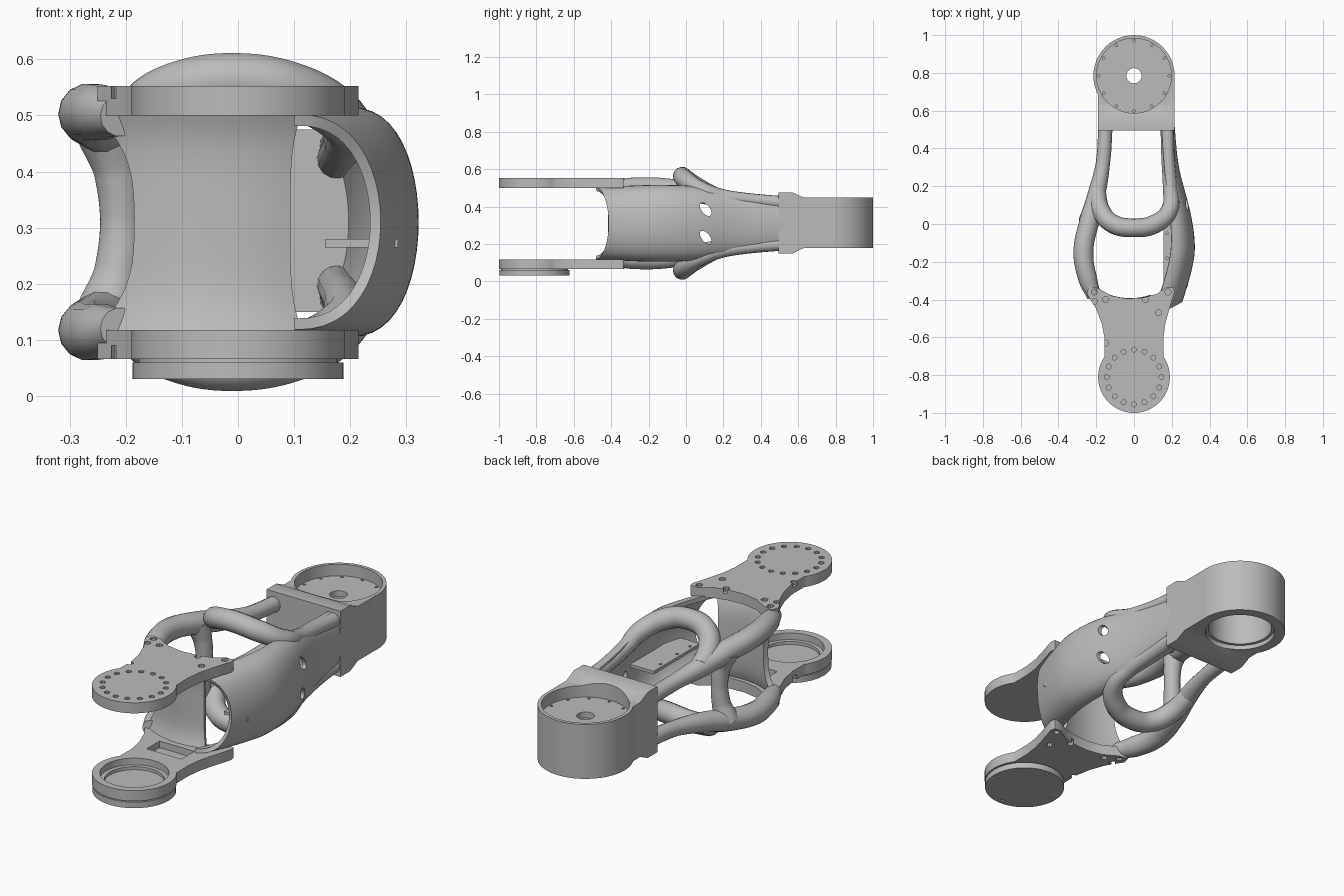
import bpy, bmesh, math
from mathutils import Vector

MID = 0.31  # height of the mirror plane between upper and lower halves

if "Cube" in bpy.data.objects:
    bpy.data.objects.remove(bpy.data.objects["Cube"])

metal = bpy.data.materials.new("light_grey_metal")
metal.use_nodes = True
metal.diffuse_color = (0.5, 0.5, 0.5, 1)
metal.node_tree.nodes["Principled BSDF"].inputs["Base Color"].default_value = (0.5, 0.5, 0.5, 1)


def add(name, bm):
    bmesh.ops.recalc_face_normals(bm, faces=bm.faces)
    me = bpy.data.meshes.new(name)
    bm.to_mesh(me)
    bm.free()
    ob = bpy.data.objects.new(name, me)
    bpy.context.collection.objects.link(ob)
    me.materials.append(metal)
    return ob


def activate(ob):
    bpy.ops.object.select_all(action='DESELECT')
    ob.select_set(True)
    bpy.context.view_layer.objects.active = ob


def smooth(ob):
    activate(ob)
    bpy.ops.object.shade_smooth_by_angle(angle=math.radians(35))
    return ob


def prism(name, pts, direction):
    """Extrude a closed 3D outline along a direction."""
    bm = bmesh.new()
    face = bm.faces.new([bm.verts.new(p) for p in pts])
    ext = bmesh.ops.extrude_face_region(bm, geom=[face])
    moved = [g for g in ext["geom"] if isinstance(g, bmesh.types.BMVert)]
    bmesh.ops.translate(bm, verts=moved, vec=direction)
    return add(name, bm)


def cylinders(name, items):
    """Upright cylinders given as (x, y, radius, z0, z1)."""
    bm = bmesh.new()
    for x, y, r, z0, z1 in items:
        ret = bmesh.ops.create_cone(bm, cap_ends=True, segments=48 if r > 0.03 else 10,
                                    radius1=r, radius2=r, depth=z1 - z0)
        bmesh.ops.translate(bm, verts=ret["verts"], vec=(x, y, (z0 + z1) / 2))
    return add(name, bm)


def box(name, lo, hi):
    return prism(name, [(lo[0], lo[1], lo[2]), (hi[0], lo[1], lo[2]),
                        (hi[0], hi[1], lo[2]), (lo[0], hi[1], lo[2])], (0, 0, hi[2] - lo[2]))


def boolean(ob, other, op='DIFFERENCE'):
    mod = ob.modifiers.new("bool", 'BOOLEAN')
    mod.operation, mod.object, mod.solver = op, other, 'EXACT'
    activate(ob)
    bpy.ops.object.modifier_apply(modifier=mod.name)
    bpy.data.objects.remove(other)


def ring(cx, cy, radius, count, r, z0, z1):
    angles = [math.tau * i / count for i in range(count)]
    return [(cx + radius * math.cos(a), cy + radius * math.sin(a), r, z0, z1) for a in angles]


def tube(name, pts, r):
    """Round tube through points (x, y, z, radius factor)."""
    cu = bpy.data.curves.new(name, 'CURVE')
    cu.dimensions, cu.bevel_depth = '3D', r
    cu.bevel_resolution, cu.resolution_u, cu.use_fill_caps = 5, 10, True
    sp = cu.splines.new('BEZIER')
    sp.bezier_points.add(len(pts) - 1)
    for b, p in zip(sp.bezier_points, pts):
        b.co, b.radius = p[:3], p[3]
        b.handle_left_type = b.handle_right_type = 'AUTO'
    ob = bpy.data.objects.new(name, cu)
    bpy.context.collection.objects.link(ob)
    cu.materials.append(metal)
    activate(ob)
    bpy.ops.object.convert(target='MESH')
    return smooth(bpy.context.object)


def sheet(name, rows, thickness):
    """Grid of points thickened into a solid."""
    bm = bmesh.new()
    vs = [[bm.verts.new(p) for p in row] for row in rows]
    for a, b in zip(vs, vs[1:]):
        for i in range(len(a) - 1):
            bm.faces.new((a[i], a[i + 1], b[i + 1], b[i]))
    ob = add(name, bm)
    mod = ob.modifiers.new("thick", 'SOLIDIFY')
    mod.thickness, mod.offset = thickness, 0
    activate(ob)
    bpy.ops.object.modifier_apply(modifier=mod.name)
    return ob


# Front mounting plates: round end, neck, flared ears and a curved back edge
outline = [(0.19 * math.cos(a), -0.81 + 0.19 * math.sin(a))
           for a in (math.radians(35 - 250 * i / 44) for i in range(45))]
outline += [(-0.155, -0.61), (-0.17, -0.53), (-0.2, -0.45), (-0.25, -0.37), (-0.24, -0.33),
            (-0.19, -0.34), (-0.12, -0.38), (-0.04, -0.395), (0.05, -0.39), (0.12, -0.37),
            (0.17, -0.335), (0.21, -0.335), (0.215, -0.36), (0.19, -0.44), (0.165, -0.53), (0.155, -0.61)]
bolts = [(-0.21, -0.36), (-0.21, -0.41), (-0.15, -0.4), (0.06, -0.4), (0.18, -0.36), (0.13, -0.47), (-0.15, -0.63)]

upper = prism("upper_front_plate", [(x, y, 0.5) for x, y in outline], (0, 0, 0.052))
boolean(upper, cylinders("cutter", ring(0, -0.81, 0.145, 16, 0.013, 0.52, 0.6)
                         + [(x, y, 0.016, 0.53, 0.6) for x, y in bolts]))
smooth(upper)

lower = prism("lower_front_plate", [(x, y, 0.066) for x, y in outline], (0, 0, 0.052))
boolean(lower, cylinders("cutter", [(0, -0.81, 0.155, 0.085, 0.2)]))
boolean(lower, cylinders("cutter", [(0, -0.81, 0.135, 0, 0.2)]))
boolean(lower, box("cutter", (-0.1, -0.57, 0.085), (0.09, -0.47, 0.2)))
boolean(lower, cylinders("cutter", [(x, y, 0.016, 0, 0.09) for x, y in bolts]))
smooth(lower)

# Thin cap below the lower plate
neck = cylinders("lower_cap_neck", [(0, -0.81, 0.178, 0.055, 0.07)])
cap = cylinders("lower_cap", [(0, -0.81, 0.188, 0.03, 0.06)])
boolean(cap, cylinders("cutter", ring(0, -0.81, 0.165, 8, 0.008, 0, 0.04)))
smooth(cap)
smooth(neck)

# Curved wall joining the two plates, flaring outwards into the ears
rows = []
for j in range(17):
    s = j / 8 - 1
    left, right = -0.18 - 0.07 * abs(s) ** 3, 0.09 + 0.02 * abs(s) ** 4
    row = []
    for i in range(17):
        x = left + (right - left) * i / 16
        y = -0.405 + 1.5 * (x + 0.02) ** 2 - 0.025 * abs(s) ** 4
        row.append((x, y, MID + 0.197 * s))
    rows.append(row)
smooth(sheet("connecting_wall", rows, 0.025))

# Bulging side shell: stations are y, outer x, edge x, half height
stations = [Vector(v) for v in (
    (-0.48, 0.245, 0.1, 0.182), (-0.28, 0.295, 0.165, 0.192), (-0.13, 0.312, 0.195, 0.195),
    (0.05, 0.29, 0.19, 0.188), (0.3, 0.228, 0.16, 0.155), (0.52, 0.205, 0.145, 0.135))]


def station(u):
    i = min(int(u), len(stations) - 2)
    t = u - i
    p1, p2 = stations[i], stations[i + 1]
    p0, p3 = stations[max(i - 1, 0)], stations[min(i + 2, len(stations) - 1)]
    return p1 + t * ((p2 - p0) / 2 + t * (p0 - 2.5 * p1 + 2 * p2 - p3 / 2
                                          + t * (1.5 * (p1 - p2) + (p3 - p0) / 2)))


rows = []
for k in range(41):
    y, xo, xi, h = station(k / 8)
    row = []
    for j in range(25):
        a = math.pi * (j / 24 - 0.5)
        c = max(math.cos(a), 0)
        row.append((xi + (xo - xi) * c ** 0.8, y + 0.07 * c * (1 - k / 40) ** 3, MID + h * math.sin(a)))
    rows.append(row)
shell = sheet("side_shell", rows, 0.02)
for dz in (-0.075, 0.075):
    a, ca, sa = -0.6 if dz > 0 else 0.6, 0.042, 0.022
    pts = []
    for i in range(20):
        u, v = ca * math.cos(math.tau * i / 20), sa * math.sin(math.tau * i / 20)
        pts.append((0.23, 0.105 + u * math.cos(0.9) + v * math.sin(0.9),
                    MID + dz - u * math.sin(0.9) + v * math.cos(0.9)))
    boolean(shell, prism("cutter", pts, (0.12, 0, 0)))
smooth(shell)

# Horizontal panel inside the shell
panel = box("inner_panel", (0.155, -0.33, 0.265), (0.285, 0.03, 0.28))
boolean(panel, cylinders("cutter", [(0.175, y, 0.007, 0.27, 0.3) for y in (-0.28, -0.18, -0.05)]))

# Tubular frame, built once above and mirrored below the middle
rail = [(-0.21, -0.385, 0.5, 0.75), (-0.245, -0.29, 0.505, 1), (-0.268, -0.15, 0.503, 1.05),
        (-0.235, 0.02, 0.48, 1.05), (-0.2, 0.15, 0.45, 0.95), (-0.165, 0.32, 0.425, 0.75), (-0.15, 0.53, 0.41, 0.75)]
cross = [(-0.195, 0.17, 0.45, 0.9), (-0.175, 0.07, 0.5, 1), (-0.11, 0.0, 0.545, 1), (0, -0.02, 0.562, 1),
         (0.11, 0.0, 0.54, 1), (0.19, 0.08, 0.49, 0.9), (0.19, 0.2, 0.455, 0.75), (0.18, 0.35, 0.435, 0.7),
         (0.175, 0.53, 0.42, 0.7)]
for side, sign in (("upper", 1), ("lower", -1)):
    for part, path in (("side_rail", rail), ("cross_tube", cross)):
        tube(side + "_" + part, [(x, y, MID + sign * (z - MID), r) for x, y, z, r in path], 0.05)
tube("upright_strut", [(-0.235, 0.02, 0.48, 1.3), (-0.215, 0.03, 0.4, 0.95), (-0.208, 0.035, MID, 0.85),
                       (-0.215, 0.03, 0.22, 0.95), (-0.235, 0.02, 0.14, 1.3)], 0.045)

# Rear bearing housing with a stepped collar block
profile = [(0.495, 0.475), (0.57, 0.475), (0.63, 0.447), (0.79, 0.447)]
profile += [(y, 2 * MID + 0.005 - z) for y, z in reversed(profile)]
housing = prism("rear_housing", [(-0.19, y, z) for y, z in profile], (0.404, 0, 0))
boolean(housing, cylinders("barrel", [(0, 0.785, 0.215, 0.178, 0.447)]), 'UNION')
for r, z0, z1 in ((0.198, 0.39, 0.6), (0.165, 0, 0.2), (0.15, 0, 0.36), (0.04, 0.3, 0.5)):
    boolean(housing, cylinders("cutter", [(0, 0.785, r, z0, z1)]))
boolean(housing, cylinders("cutter", ring(0, 0.785, 0.186, 12, 0.007, 0.38, 0.45)))
smooth(housing)
